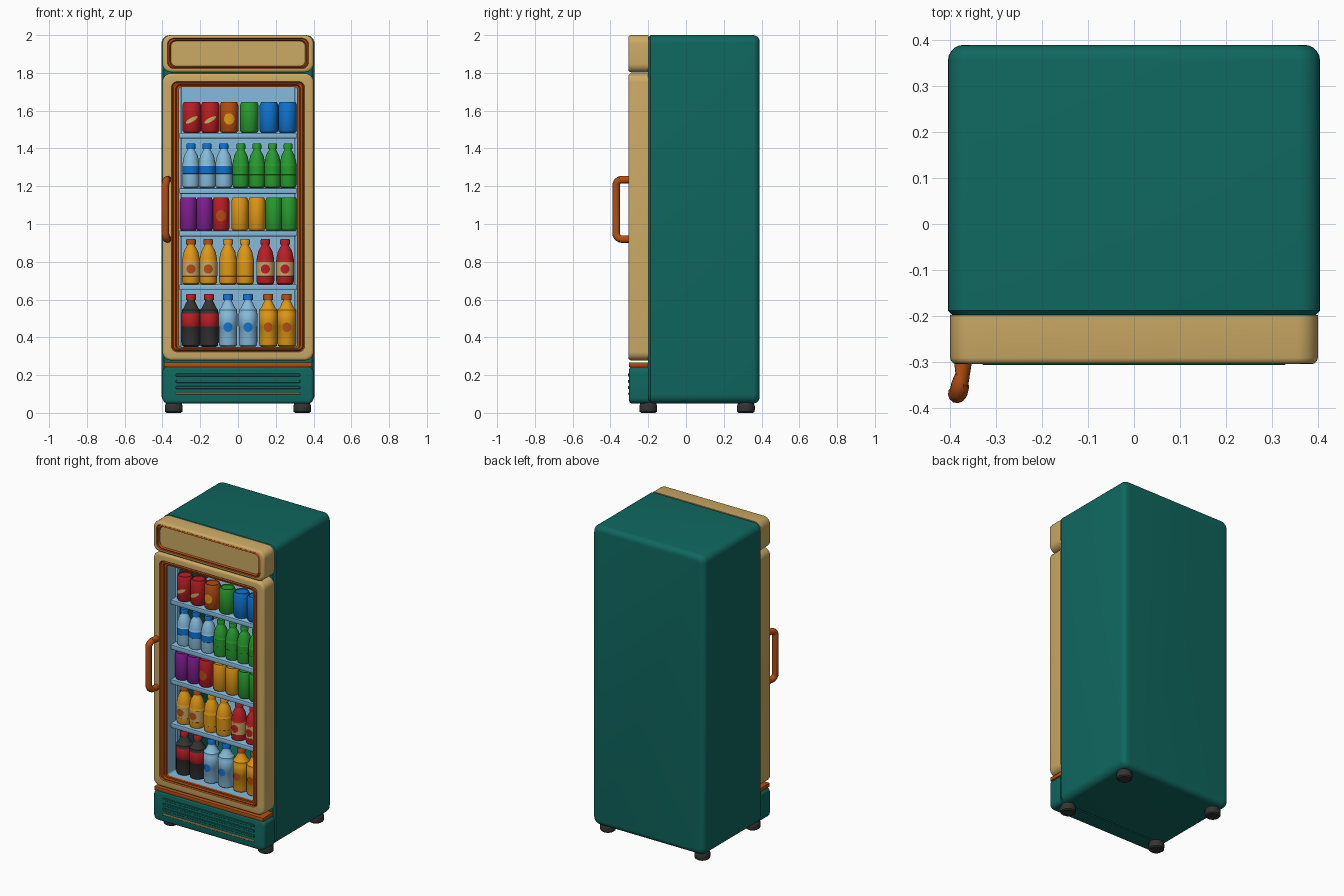
import bpy, bmesh, math

if "Cube" in bpy.data.objects:
    bpy.data.objects.remove(bpy.data.objects["Cube"])

# ---- colours ----
COL = {
    "teal": (0.005, 0.135, 0.115), "cream": (0.60, 0.40, 0.13), "orange": (0.45, 0.075, 0.006),
    "light_blue": (0.24, 0.50, 0.72), "red": (0.49, 0.013, 0.018), "green": (0.02, 0.33, 0.027),
    "blue": (0.005, 0.17, 0.62), "amber": (0.74, 0.31, 0.007), "dark_grey": (0.035, 0.034, 0.033),
    "purple": (0.21, 0.013, 0.27)}
MAT = {}
for key, c in COL.items():
    MAT[key] = bpy.data.materials.new(key)
    MAT[key].diffuse_color = (*c, 1)


def finish(name, bm, used, fix=True):
    if fix:
        bmesh.ops.recalc_face_normals(bm, faces=bm.faces)
    me = bpy.data.meshes.new(name)
    bm.to_mesh(me)
    bm.free()
    for u in used:
        me.materials.append(MAT[u])
    ob = bpy.data.objects.new(name, me)
    bpy.context.collection.objects.link(ob)
    return ob


def bridge(bm, a, b, idx):
    n = len(a)
    for i in range(n):
        bm.faces.new((a[i], a[(i + 1) % n], b[(i + 1) % n], b[i])).material_index = idx


def loft(name, loops, mats, caps=(None, None), close=False):
    """Join rounded rectangles (half width, z0, z1, corner radius, y)."""
    bm = bmesh.new()
    used = list(dict.fromkeys(list(mats) + [c for c in caps if c]))
    rings = []
    for hw, z0, z1, r, y in loops:
        ring = []
        for k, (cx, cz) in enumerate([(hw - r, z1 - r), (r - hw, z1 - r), (r - hw, z0 + r), (hw - r, z0 + r)]):
            for j in range(7):
                a = math.radians(90 * k + 15 * j)
                ring.append(bm.verts.new((cx + r * math.cos(a), y, cz + r * math.sin(a))))
        rings.append(ring)
    for i, m in enumerate(mats):
        bridge(bm, rings[i], rings[(i + 1) % len(rings)], used.index(m))
    for ring, c in ((rings[0], caps[0]), (rings[-1], caps[1])):
        if c:
            bm.faces.new(ring).material_index = used.index(c)
    return finish(name, bm, used)


def lathe(name, prof, mats, R, H, pos, n=24):
    """Spin a profile of (radius, height) fractions; one colour per segment."""
    bm = bmesh.new()
    used = list(dict.fromkeys(mats))
    rings = [[bm.verts.new((pos[0] + R * r * math.cos(2 * math.pi * i / n),
                            pos[1] + R * r * math.sin(2 * math.pi * i / n), pos[2] + H * h))
              for i in range(n)] for r, h in prof]
    for i in range(len(prof) - 1):
        bridge(bm, rings[i], rings[i + 1], used.index(mats[i]))
    bm.faces.new(rings[0]).material_index = used.index(mats[0])
    bm.faces.new(rings[-1]).material_index = used.index(mats[-1])
    return finish(name, bm, used)


def box(name, x0, x1, y0, y1, z0, z1, mat, bev=0.004):
    bm = bmesh.new()
    bmesh.ops.create_cube(bm, size=1)
    for v in bm.verts:
        v.co = ((x0 + x1) / 2 + v.co.x * (x1 - x0), (y0 + y1) / 2 + v.co.y * (y1 - y0),
                (z0 + z1) / 2 + v.co.z * (z1 - z0))
    bmesh.ops.bevel(bm, geom=bm.edges[:], offset=bev, segments=2, affect='EDGES', profile=0.5)
    return finish(name, bm, [mat])


def spot(name, x, y, z, R, sx, sz, tilt, mat):
    """Thin oval label patch wrapped on the front of a drink."""
    bm = bmesh.new()
    rings = []
    for f in (0.35, 0.7, 1):
        ring = []
        for i in range(18):
            a = 2 * math.pi * i / 18
            u, w = sx * f * math.cos(a), sz * f * math.sin(a)
            px, pz = u * math.cos(tilt) - w * math.sin(tilt), u * math.sin(tilt) + w * math.cos(tilt)
            ring.append(bm.verts.new((x + px, y - math.sqrt((R + .0015) ** 2 - px * px), z + pz)))
        rings.append(ring)
    bm.faces.new(rings[0])
    bridge(bm, rings[1], rings[0], 0)
    bridge(bm, rings[2], rings[1], 0)
    return finish(name, bm, [mat], fix=False)


# ---- hollow cabinet ----
body = [(.32, .348, 1.74, .02, .30), (.32, .348, 1.74, .02, -.2), (.393, .062, 1.988, .04, -.2),
        (.405, .05, 2.0, .045, -.188)]
for i in range(6):
    a = math.radians(18 * i)
    d = .035 * (1 - math.cos(a))
    body.append((.405 - d, .05 + d, 2 - d, .045 - d * .6, .355 + .035 * math.sin(a)))
loft("cabinet_body", body, ["teal"] * (len(body) - 1), ("light_blue", "teal"))


def front_edge(z0, z1, hw=.4, y0=-.198, y1=-.305, r=.045):
    """Outer sides of a front part with a rounded front edge."""
    out = [(hw, z0, z1, r, y0)]
    for i in range(4):
        a = math.radians(30 * i)
        d = .014 * (1 - math.cos(a))
        out.append((hw - d, z0 + d, z1 - d, r - d * .5, y1 + .014 * (1 - math.sin(a))))
    return out


# ---- door frame with trim and inner lining ----
door = front_edge(.278, 1.797) + [
    (.352, .323, 1.754, .03, -.305), (.347, .328, 1.749, .028, -.297), (.342, .333, 1.744, .026, -.303),
    (.330, .336, 1.738, .022, -.303), (.325, .340, 1.733, .02, -.292), (.313, .349, 1.726, .016, -.292),
    (.313, .349, 1.726, .016, -.275), (.313, .349, 1.726, .016, -.198)]
loft("door_frame", door, ["cream"] * 5 + ["orange"] * 6 + ["light_blue", "cream"])

# ---- header sign panel ----
head = front_edge(1.803, 2.0) + [
    (.374, 1.822, 1.984, .035, -.305), (.370, 1.826, 1.980, .033, -.299), (.362, 1.832, 1.973, .03, -.304),
    (.356, 1.837, 1.968, .028, -.292)]
loft("header_panel", head, ["cream"] * 5 + ["orange"] * 3, ("cream", "cream"))

# ---- lower front with trim strip and vents ----
loft("base_front", front_edge(.05, .245, y1=-.301, r=.03), ["teal"] * 4, ("teal", "teal"))
box("base_trim", -.393, .393, -.303, -.19, .243, .268, "orange")
for i, (z, m) in enumerate([(.2, "teal"), (.167, "teal"), (.134, "teal"), (.102, "cream")]):
    h = .008 if m == "teal" else .005
    loft(f"vent_slat_{i}", [(.33, z - h, z + h, h * .98, -.298), (.33, z - h, z + h, h * .98, -.305),
                            (.328, z - h + .002, z + h - .002, h * .7, -.307)], [m] * 2, (m, m))

# ---- feet ----
foot = [(.8, 0), (.97, .12), (1, .3), (1, .7), (.9, .95), (.8, 1.1)]
for i, (sx, y) in enumerate([(-1, -.2), (1, -.2), (-1, .317), (1, .317)]):
    lathe(f"foot_{i}", foot, ["dark_grey"] * 5, .047, .052, (sx * .34, y, 0))

# ---- door handle ----
cu = bpy.data.curves.new("door_handle", 'CURVE')
cu.dimensions = '3D'
cu.bevel_depth = .02
cu.bevel_resolution = 4
cu.use_fill_caps = True
half = [(-.372, -.295, .92), (-.375, -.34, .92)]
for i in range(6):
    a = math.radians(18 * i)
    half.append((-.376 - .009 * i / 5, -.34 - .03 * math.sin(a), .95 - .03 * math.cos(a)))
path = half + [(x, y, 2.155 - z) for x, y, z in reversed(half)]
sp = cu.splines.new('POLY')
sp.points.add(len(path) - 1)
for p, c in zip(sp.points, path):
    p.co = (*c, 1)
handle = bpy.data.objects.new("door_handle", cu)
bpy.context.collection.objects.link(handle)
cu.materials.append(MAT["orange"])
bpy.context.view_layer.objects.active = handle
handle.select_set(True)
bpy.ops.object.convert(target='MESH')

# ---- shelves and shelf rails ----
for i, z in enumerate((1.483, 1.19, .965, .68)):
    box(f"shelf_{i}", -.311, .311, -.25, .299, z - .03, z, "light_blue")
for s in (-1, 1):
    box("shelf_rail", s * .308 - .008, s * .308 + .008, -.195, -.165, .349, 1.739, "light_blue")
    box("rear_shelf_rail", s * .308 - .008, s * .308 + .008, .2, .23, .349, 1.739, "light_blue")

# ---- drinks ----
Y = -.195
CAN = [(.78, 0), (.86, .01), (1, .07), (1, .9), (.87, .98), (.85, 1), (.79, 1), (.76, .97)]


def can(x, z, R, H, col, mark=None):
    lathe("drink_can", CAN, [col] * 7, R, H, (x, Y, z))
    if mark == "cream":
        spot("can_stripe", x, Y, z + H * .42, R, .036, .011, .5, mark)
    elif mark:
        spot("can_spot", x, Y, z + H * .45, R, .028, .03, 0, mark)


def bottle(x, z, R, H, col, cap, label=None, band=(.3, .5), mark=None, mz=.35):
    a, b = band
    prof = [(.75, 0), (.93, .02), (1, .08), (1, a), (1.02, a + .005), (1.02, b - .005), (1, b), (.98, b + .07),
            (.8, .73), (.52, .83), (.42, .86), (.42, .885), (.54, .885), (.54, .98), (.48, 1)]
    mats = [col] * 3 + [label or col] * 3 + [col] * 5 + [cap] * 3
    lathe("drink_bottle", prof, mats, R, H, (x, Y, z))
    if mark:
        spot("bottle_spot", x, Y, z + H * mz, R * 1.02, .024, .025, 0, mark)


for x, c, m in [(-.245, "red", "cream"), (-.147, "red", "cream"), (-.047, "orange", "amber"),
                (.06, "green", None), (.164, "blue", None), (.262, "blue", None)]:
    can(x, 1.483, .049, .163, c, m)
for i, x in enumerate((-.249, -.164, -.075, .015, .1, .183, .265)):
    if i < 3:
        bottle(x, 1.19, .045, .235, "light_blue", "blue", "blue", (.32, .5))
    else:
        bottle(x, 1.19, .044, .235, "green", "green")
for x, c, m in [(-.262, "purple", None), (-.177, "purple", None), (-.09, "red", "orange"), (.01, "amber", None),
                (.1, "amber", None), (.19, "green", None), (.269, "green", None)]:
    can(x, .965, .045, .175, c, m)
for x, c, cap, l, m in [(-.249, "amber", "orange", "cream", "orange"), (-.157, "amber", "orange", "cream", "orange"),
                        (-.053, "amber", "amber", None, None), (.037, "amber", "amber", None, None),
                        (.145, "red", "red", "cream", "red"), (.249, "red", "red", "cream", "red")]:
    bottle(x, .68, .047, .24, c, cap, l, (.18, .5), m, .34)
for x, c, cap, l, m in [(-.249, "dark_grey", "red", "red", None), (-.153, "dark_grey", "red", "red", None),
                        (-.053, "light_blue", "blue", None, "blue"), (.053, "light_blue", "blue", None, "blue"),
                        (.16, "amber", "orange", None, "orange"), (.258, "amber", "orange", None, "orange")]:
    bottle(x, .35, .049, .28, c, cap, l, (.38, .63), m, .37)

# ---- smooth shading with kept edges ----
for ob in bpy.context.scene.objects:
    ob.select_set(ob.type == 'MESH')
bpy.ops.object.shade_smooth_by_angle(angle=math.radians(35))

for m in bpy.data.materials:
    if m.users and not m.is_grease_pencil:
        m.use_nodes = True
        m.node_tree.nodes["Principled BSDF"].inputs["Base Color"].default_value = m.diffuse_color
